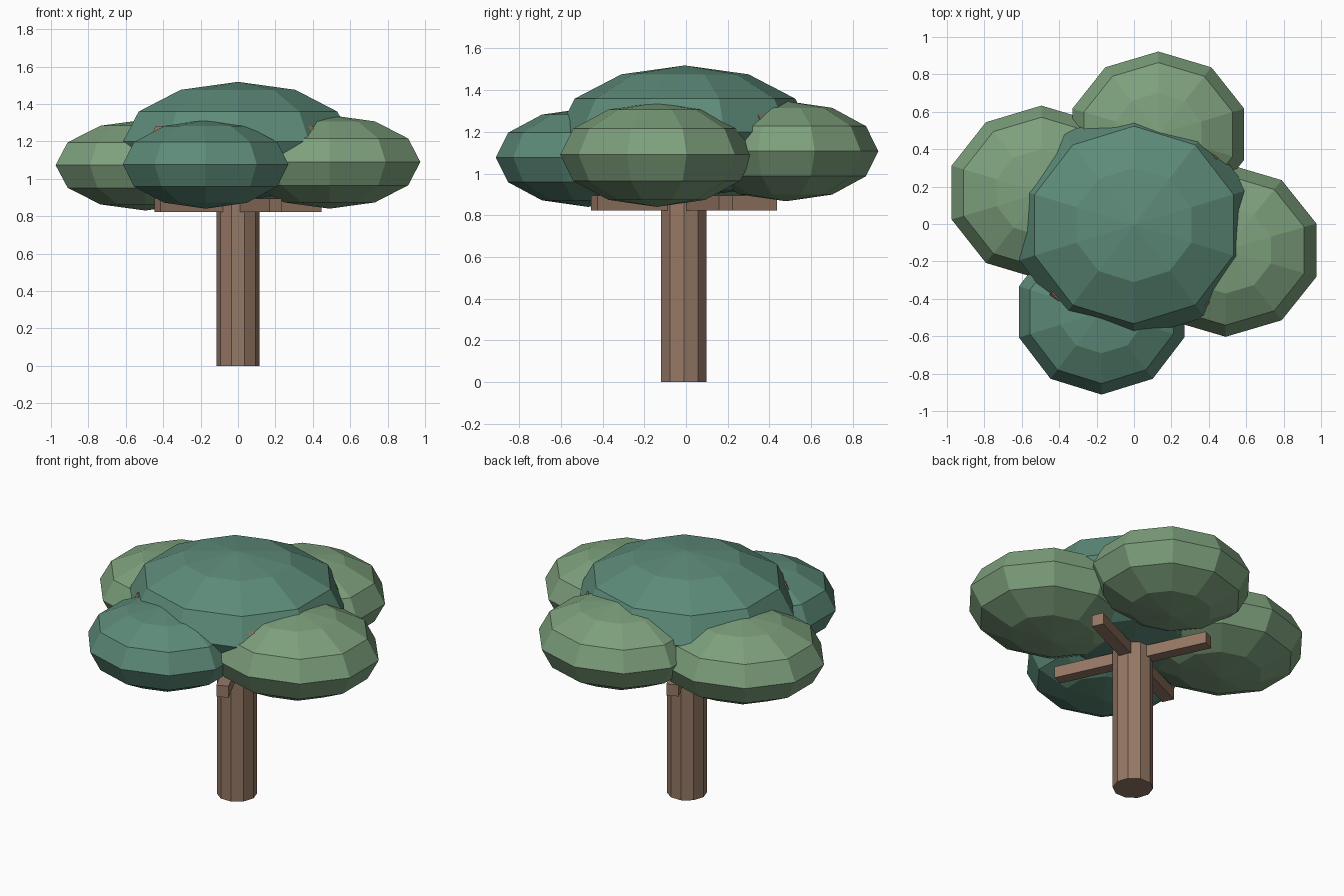
import bpy, math
from mathutils import Vector

if "Cube" in bpy.data.objects:
    bpy.data.objects.remove(bpy.data.objects["Cube"])


def srgb(r, g, b):
    return tuple(((v / 255 + 0.055) / 1.055) ** 2.4 for v in (r, g, b)) + (1.0,)


def material(name, rgb):
    m = bpy.data.materials.new(name)
    m.diffuse_color = srgb(*rgb)
    m.use_nodes = True
    m.node_tree.nodes["Principled BSDF"].inputs["Base Color"].default_value = m.diffuse_color
    return m


bark = material("bark_brown", (150, 120, 101))
light = material("light_green", (125, 160, 124))
dark = material("dark_green", (93, 139, 121))
CY = -0.01  # trunk axis offset


def finish(name, mat):
    ob = bpy.context.object
    ob.name = name
    ob.data.materials.append(mat)
    return ob


def beam(name, start, end, width):
    # square bar between two points
    a, b = Vector(start), Vector(end)
    bpy.ops.mesh.primitive_cube_add(size=1, location=(a + b) / 2)
    ob = finish(name, bark)
    d = b - a
    ob.scale = (d.length, width, width)
    ob.rotation_euler = (0, -math.atan2(d.z, math.hypot(d.x, d.y)), math.atan2(d.y, d.x))


# trunk
bpy.ops.mesh.primitive_cylinder_add(vertices=10, radius=0.115, depth=1.0,
                                    location=(0, CY, 0.5),
                                    rotation=(0, 0, math.pi / 2))
finish("trunk", bark)

# two tiers of four branches: level ones below, rising ones inside the crown
for i in range(4):
    a = math.radians(25 + 90 * i)
    c, s = math.cos(a), math.sin(a)
    beam(f"lower_branch_{i + 1}", (0.03 * c, CY + 0.03 * s, 0.858),
         (0.475 * c, CY + 0.475 * s, 0.858), 0.072)
    a = math.radians(42 + 90 * i)
    c, s = math.cos(a), math.sin(a)
    beam(f"upper_branch_{i + 1}", (0, CY, 0.97),
         (0.58 * c, CY + 0.58 * s, 1.255), 0.06)

# leaf clumps: flattened ten-sided spheres (centre, radii, colour)
clumps = {
    "top_foliage": ((0, -0.005, 1.20), (0.645, 0.61, 0.318), dark),
    "front_foliage": ((-0.173, -0.47, 1.077), (0.465, 0.442, 0.237), dark),
    "right_foliage": ((0.49, -0.14, 1.09), (0.51, 0.463, 0.25), light),
    "back_foliage": ((0.13, 0.48, 1.107), (0.483, 0.442, 0.24), light),
    "left_foliage": ((-0.495, 0.168, 1.073), (0.505, 0.465, 0.243), light),
}
for name, (centre, radii, mat) in clumps.items():
    bpy.ops.mesh.primitive_uv_sphere_add(segments=10, ring_count=6, radius=1, location=centre)
    finish(name, mat).scale = radii
